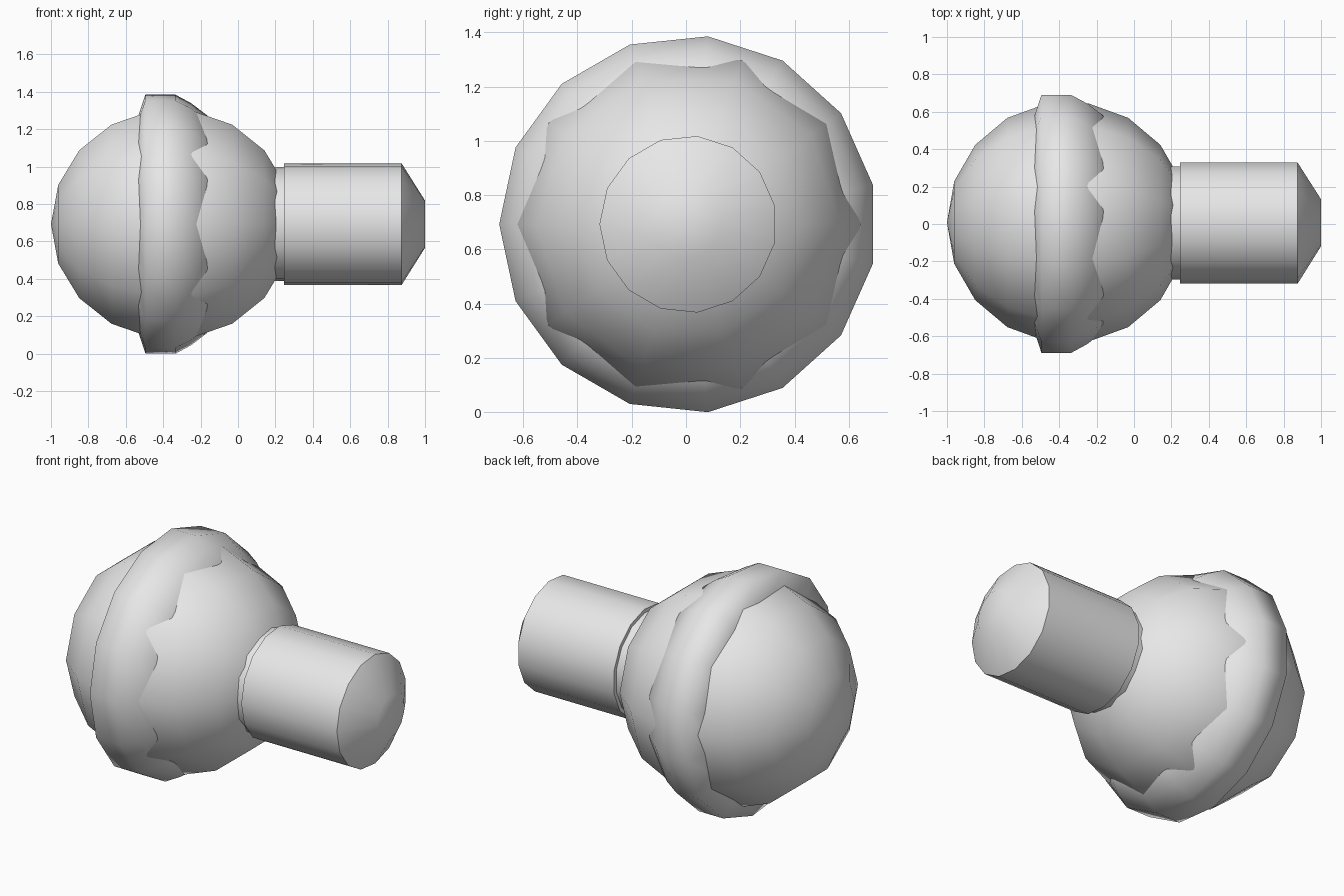
import bpy, bmesh
from math import pi, cos, sin, radians

old = bpy.data.objects.get("Cube")
if old:
    bpy.data.objects.remove(old, do_unlink=True)

grey = bpy.data.materials.new("light_grey")
grey.use_nodes = True
COLOUR = (0.8, 0.8, 0.8, 1)
grey.diffuse_color = COLOUR
grey.node_tree.nodes["Principled BSDF"].inputs["Base Color"].default_value = COLOUR

CENTRE_Y, CENTRE_Z = 0.008, 0.6925


def lathe(name, profile, sides, sharp_angle):
    """Turn (x, radius) points about the x axis; zero radius makes a pole."""
    bm = bmesh.new()
    rings = []
    for x, r in profile:
        count = sides if r > 0 else 1
        turns = [pi + 2 * pi * i / sides for i in range(count)]
        rings.append([bm.verts.new((x, CENTRE_Y + r * cos(a), CENTRE_Z + r * sin(a)))
                      for a in turns])
    for a, b in zip(rings, rings[1:]):
        for i in range(sides):
            j = (i + 1) % sides
            corners = [a[i % len(a)], a[j % len(a)], b[j % len(b)], b[i % len(b)]]
            bm.faces.new(list(dict.fromkeys(corners)))
    for ring in (rings[0], rings[-1]):
        if len(ring) > 1:
            bm.faces.new(ring)
    bmesh.ops.recalc_face_normals(bm, faces=bm.faces)
    mesh = bpy.data.meshes.new(name)
    bm.to_mesh(mesh)
    bm.free()
    mesh.materials.append(grey)
    obj = bpy.data.objects.new(name, mesh)
    bpy.context.collection.objects.link(obj)
    bpy.ops.object.select_all(action="DESELECT")
    obj.select_set(True)
    bpy.context.view_layer.objects.active = obj
    bpy.ops.object.shade_smooth_by_angle(angle=radians(sharp_angle))
    return obj


# Round head, low-poly ball with its poles on the x axis
RINGS, RADIUS = 9, 0.646
ball = [(-0.354 - RADIUS * cos(pi * k / RINGS),
         RADIUS * sin(pi * k / RINGS) if 0 < k < RINGS else 0)
        for k in range(RINGS + 1)]
lathe("ball", ball, 10, 60)

# Raised band around the ball
lathe("band", [(-0.55, 0.53), (-0.495, 0.6965), (-0.335, 0.6965),
               (-0.25, 0.65), (-0.165, 0.585), (-0.14, 0.5)], 15, 80)

# Narrow neck between ball and stem
lathe("neck", [(0.1, 0.305), (0.26, 0.305)], 15, 50)

# Thick stem with a tapered end
lathe("stem", [(0.245, 0.327), (0.875, 0.327), (1.0, 0.127)], 15, 50)
